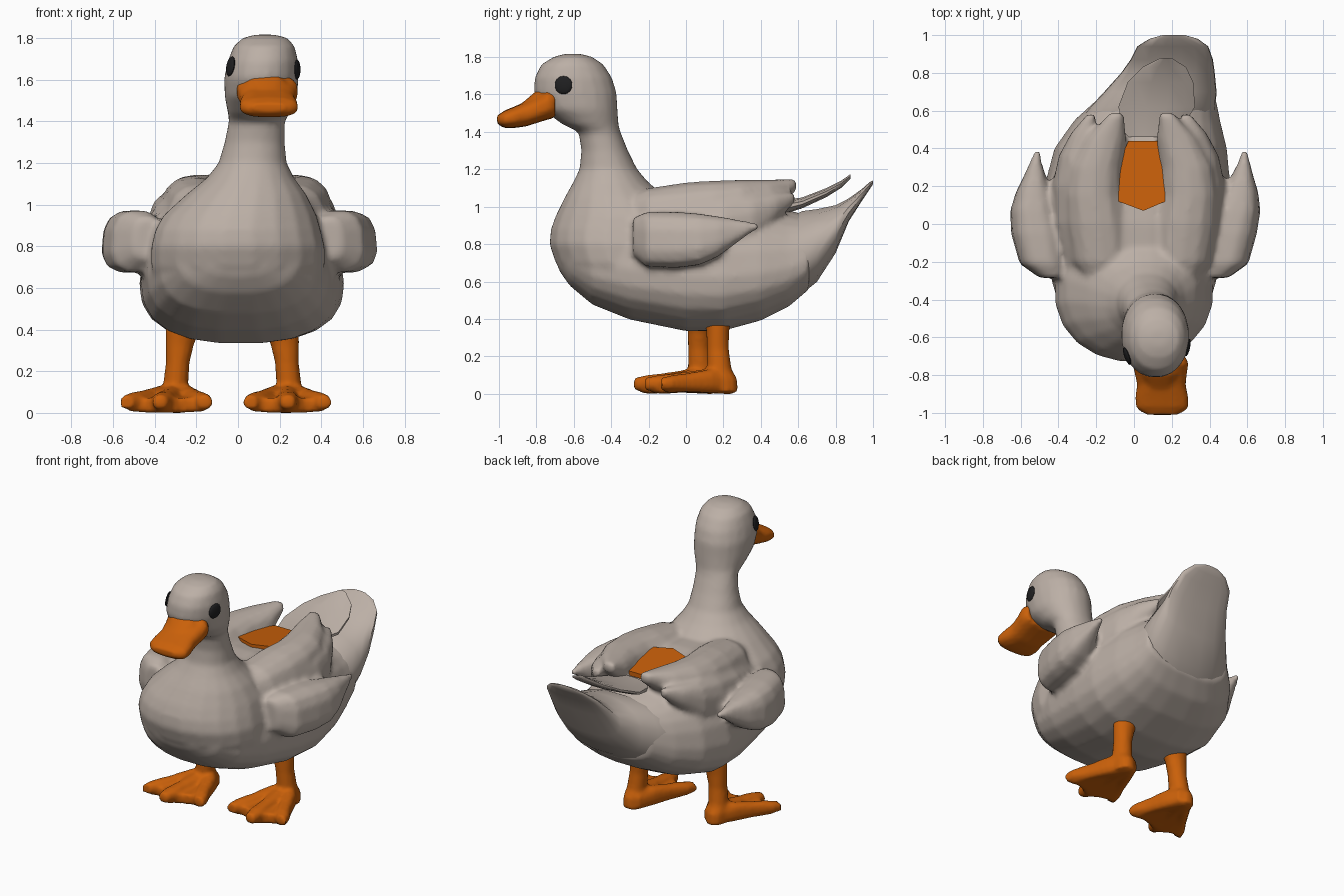
import bpy, bmesh, math
from mathutils import Vector

if "Cube" in bpy.data.objects:
    bpy.data.objects.remove(bpy.data.objects["Cube"])


def material(name, rgb):
    m = bpy.data.materials.new(name)
    m.diffuse_color = (*rgb, 1)
    m.use_nodes = True
    m.node_tree.nodes["Principled BSDF"].inputs["Base Color"].default_value = m.diffuse_color
    return m


GREY = material("warm_grey", (0.50, 0.43, 0.38))
ORANGE = material("orange", (0.59, 0.118, 0.003))
DARK = material("eye_dark", (0.014, 0.014, 0.015))


def finish(bm, name, mat, angle=50, blend=0, soften=4):
    """Make the object; with blend set, fuse its overlapping shells into one skin."""
    bmesh.ops.recalc_face_normals(bm, faces=bm.faces)
    me = bpy.data.meshes.new(name)
    bm.to_mesh(me)
    bm.free()
    ob = bpy.data.objects.new(name, me)
    bpy.context.collection.objects.link(ob)
    me.materials.append(mat)
    bpy.ops.object.select_all(action='DESELECT')
    ob.select_set(True)
    bpy.context.view_layer.objects.active = ob
    if blend:
        rm = ob.modifiers.new("blend", 'REMESH')
        rm.mode = 'VOXEL'
        rm.voxel_size = blend
        rm.use_smooth_shade = True
        sm = ob.modifiers.new("soften", 'SMOOTH')
        sm.factor = 0.5
        sm.iterations = soften
    else:
        bpy.ops.object.shade_smooth_by_angle(angle=math.radians(angle))
    return ob


def add_loft(bm, rings, axis='y', n=16, p=2.3, taper=0.0):
    """Rings: (position on axis, centre x, half width, low, high)."""
    loops = []
    for pos, cx, hw, lo, hi in rings:
        loop = []
        for i in range(n):
            a = 2 * math.pi * (i + 0.5) / n
            c, s = math.cos(a), math.sin(a)
            u = math.copysign(abs(c) ** (2 / p), c)
            v = math.copysign(abs(s) ** (2 / p), s)
            x = cx + hw * u * (1 - taper * v)
            w = (lo + hi) / 2 + (hi - lo) / 2 * v
            loop.append(bm.verts.new((x, pos, w) if axis == 'y' else (x, w, pos)))
        loops.append(loop)
    for a, b in zip(loops, loops[1:]):
        for i in range(n):
            j = (i + 1) % n
            bm.faces.new((a[i], a[j], b[j], b[i]))
    bm.faces.new(loops[0])
    bm.faces.new(loops[-1][::-1])


def loft(name, rings, mat, **kw):
    bm = bmesh.new()
    add_loft(bm, rings, **kw)
    return finish(bm, name, mat)


def add_prism(bm, pts, thick):
    top = [bm.verts.new(p) for p in pts]
    low = [bm.verts.new((p[0], p[1], p[2] - thick)) for p in pts]
    bm.faces.new(top)
    bm.faces.new(low[::-1])
    for i in range(len(pts)):
        j = (i + 1) % len(pts)
        bm.faces.new((top[i], low[i], low[j], top[j]))


def mirrored(rings, s, cx):
    return [(y, cx + s * x, hw, lo, hi) for y, x, hw, lo, hi in rings]


# Body, neck and head
bm = bmesh.new()
add_loft(bm, [(-.68, 0, .16, .66, .90), (-.62, 0, .28, .575, 1.0),
              (-.5, 0, .37, .475, 1.04), (-.3, 0, .43, .395, 1.07),
              (0, .012, .47, .333, 1.075), (.2, .018, .485, .335, 1.05),
              (.4, .035, .45, .39, 1.02), (.55, .07, .38, .465, .98),
              (.66, .12, .31, .56, .955)],
         n=24, p=2.5, taper=0.12)
add_loft(bm, [(.5, 0, .34, -.5, 0), (.6, 0, .40, -.62, 0), (.7, 0, .42, -.70, 0),
              (.8, 0, .42, -.733, 0), (.88, 0, .40, -.725, 0),
              (.95, .01, .37, -.70, 0),
              (1.05, .04, .29, -.65, -.1), (1.13, .06, .21, -.605, -.2),
              (1.2, .07, .165, -.57, -.26), (1.3, .08, .145, -.56, -.31),
              (1.4, .09, .135, -.575, -.35), (1.44, .1, .15, -.66, -.36),
              (1.52, .11, .175, -.77, -.365), (1.61, .112, .18, -.815, -.37),
              (1.69, .12, .17, -.81, -.395), (1.76, .125, .148, -.775, -.44),
              (1.80, .13, .11, -.71, -.50), (1.817, .13, .05, -.65, -.56)],
         axis='z', n=20, p=2.1)
# Folded wings, blended into the same skin
for s in (-1, 1):
    add_loft(bm, mirrored([(-.36, .20, .06, .88, 1.03), (-.2, .21, .16, .80, 1.10),
                           (0, .235, .175, .76, 1.13), (.15, .255, .16, .78, 1.14),
                           (.3, .242, .148, .84, 1.145), (.45, .19, .11, .96, 1.145),
                           (.59, .13, .035, 1.085, 1.15)], s, .04), n=14)
    add_loft(bm, mirrored([(-.3, .31, .06, .75, .96), (0, .345, .105, .70, 1.03),
                           (.2, .35, .11, .70, 1.06), (.36, .335, .09, .78, 1.07),
                           (.48, .295, .065, .92, 1.075), (.58, .25, .025, 1.02, 1.075)],
                          s, .025), n=12)
# Small wings standing out at the sides
for s, shift in ((-1, 0), (1, .05)):
    rings = [(-.285, .43, .07, .74, .94), (-.21, .48, .125, .675, .975),
             (-.05, .51, .14, .67, .975), (.07, .53, .125, .685, .965),
             (.17, .53, .095, .73, .95), (.25, .525, .06, .79, .935),
             (.33, .52, .03, .85, .92), (.39, .51, .015, .885, .91)]
    rings = [(y, s * (x + shift * max(0, y) / .39 * 1.5), hw, lo, hi)
             for y, x, hw, lo, hi in rings]
    add_loft(bm, rings, n=12, p=2.8, taper=0.10)
body = finish(bm, "body", GREY, blend=0.018, soften=3)

# Upswept tail and the shorter feather above it
loft("tail", [(.58, .08, .35, .50, .96), (.62, .10, .335, .53, .98),
              (.7, .14, .30, .595, .99), (.8, .18, .25, .75, 1.01),
              (.87, .20, .22, .92, 1.045), (.94, .205, .19, 1.03, 1.095),
              (.98, .21, .13, 1.09, 1.13), (1.0, .21, .06, 1.12, 1.14)],
     GREY, taper=0.03)
loft("upper_tail_feather", [(.46, .09, .14, .94, 1.03), (.62, .12, .21, .99, 1.05),
                            (.75, .14, .18, 1.05, 1.10), (.83, .16, .12, 1.10, 1.14),
                            (.88, .17, .03, 1.15, 1.175)], GREY, n=12, p=2)

# Orange patch sunk between the folded wings
bm = bmesh.new()
add_prism(bm, [(x, y, 1.09 - .09 * y) for x, y in
               ((-.11, .13), (.05, .07), (.19, .13), (.16, .44), (-.03, .44), (-.11, .25))],
          0.03)
finish(bm, "back_patch", ORANGE)

# Beak with a raised bridge
bm = bmesh.new()
add_loft(bm, [(-.70, .14, .135, 1.475, 1.62), (-.74, .14, .15, 1.465, 1.63),
              (-.79, .142, .140, 1.45, 1.595),
              (-.85, .145, .130, 1.43, 1.565), (-.92, .147, .142, 1.42, 1.535),
              (-.97, .15, .14, 1.42, 1.515), (-.99, .15, .12, 1.43, 1.50),
              (-1.01, .15, .08, 1.445, 1.49)], n=14, p=2.7)
add_loft(bm, [(-.70, .13, .11, 1.53, 1.645), (-.8, .135, .095, 1.53, 1.62),
              (-.87, .14, .06, 1.51, 1.56)], n=10)
finish(bm, "beak", ORANGE, blend=0.014, soften=2)

# Legs and webbed feet: leg x, leg y, toe tips
for side, lx, ly, tips in (
        ("left", -.29, .07, ((-.52, -.20), (-.37, -.25), (-.165, -.18))),
        ("right", .235, .17, ((.07, -.13), (.24, -.19), (.405, -.11)))):
    s = -1 if lx < 0 else 1
    bm = bmesh.new()
    add_loft(bm, [(.01, lx + s * .015, .062, ly - .05, ly + .11),
                  (.08, lx + s * .015, .065, ly - .06, ly + .105),
                  (.13, lx + s * .01, .062, ly - .06, ly + .075),
                  (.24, lx, .058, ly - .06, ly + .06),
                  (.33, lx - s * .01, .07, ly - .062, ly + .062),
                  (.42, lx - s * .03, .09, ly - .075, ly + .075)],
             axis='z', n=12, p=2)
    heel = ly + .08
    for tx, ty in tips:
        rings = []
        for t, hw, hi in ((0, .05, .11), (.3, .056, .135), (.65, .048, .112),
                          (.9, .052, .10), (1.07, .035, .085)):
            rings.append((heel + (ty - heel) * t, lx + (tx - lx) * t, hw,
                          -.005 + .02 * t, hi))
        add_loft(bm, rings, n=10, p=2.4)
    (ax, ay), (bx, by), (cx, cy) = tips
    add_prism(bm, [(lx - .05, heel, .095), (ax, ay + .01, .075),
                   ((ax + bx) / 2, (ay + by) / 2 + .03, .07), (bx, by + .01, .075),
                   ((bx + cx) / 2, (by + cy) / 2 + .03, .07), (cx, cy + .01, .075),
                   (lx + .05, heel, .095)], .07)
    for v in bm.verts:
        v.co.z = max(v.co.z, -.002)
    finish(bm, side + "_leg_and_foot", ORANGE, blend=0.014, soften=3)

# Eyes: thin discs laid on the head surface
dg = bpy.context.evaluated_depsgraph_get()
dg.update()
skin = body.evaluated_get(dg)
for side, x, y, z in (("left", -1, -.70, 1.665), ("right", 1, -.655, 1.65)):
    hit, loc, nor, _ = skin.ray_cast(Vector((x, y, z)), Vector((-x, 0, 0)))
    if not hit:
        loc, nor = Vector((.12 + .16 * x, y, z)), Vector((x, -.2, 0)).normalized()
    bm = bmesh.new()
    bmesh.ops.create_uvsphere(bm, u_segments=14, v_segments=8, radius=1)
    bmesh.ops.scale(bm, vec=(.049, .049, .013), verts=bm.verts)
    eye = finish(bm, side + "_eye", DARK)
    eye.location = loc
    eye.rotation_euler = nor.to_track_quat('Z', 'Y').to_euler()
